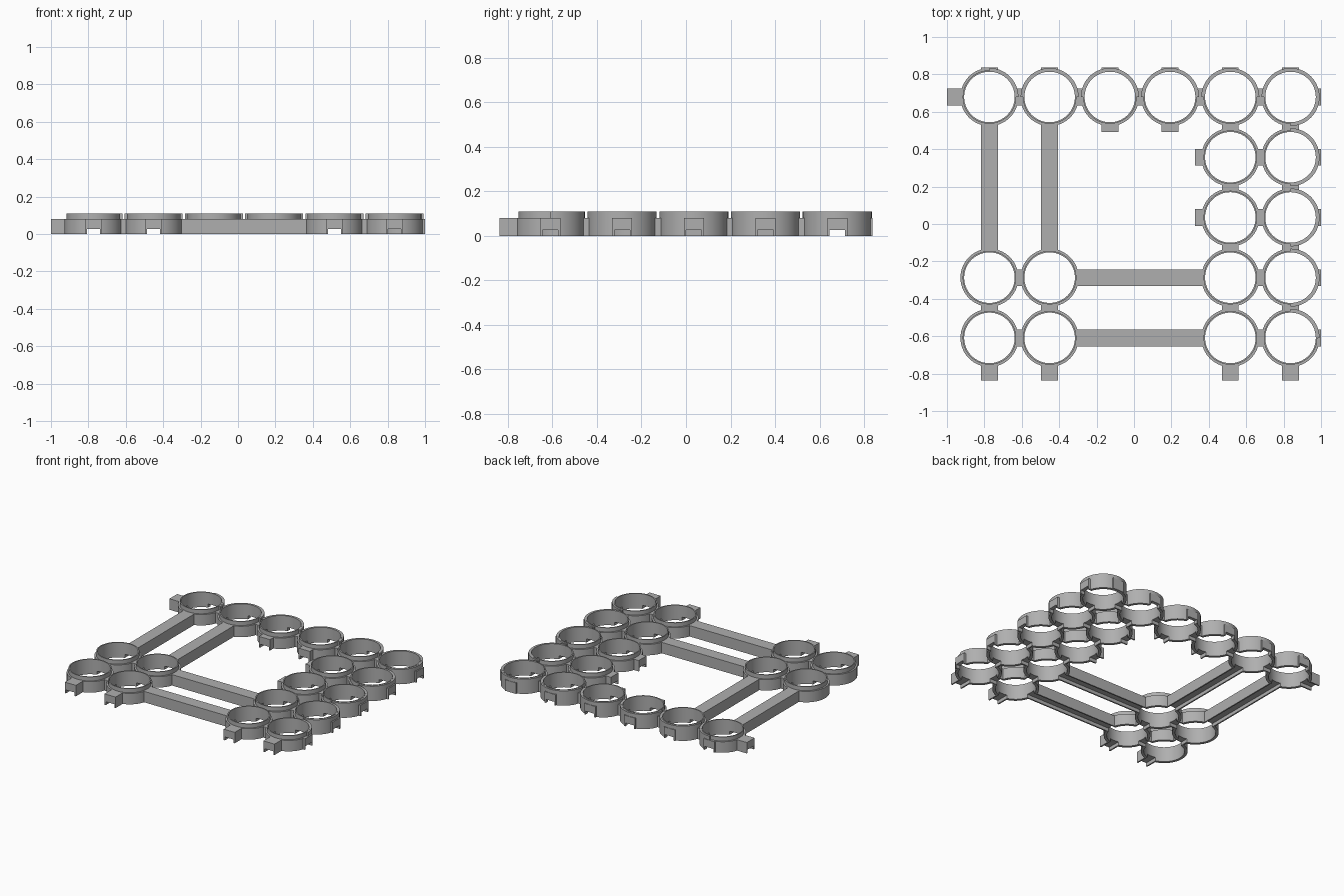
import bpy, bmesh
from math import cos, sin, radians

if "Cube" in bpy.data.objects:
    bpy.data.objects.remove(bpy.data.objects["Cube"], do_unlink=True)

PITCH = 0.322
XS = [-0.773 + PITCH * i for i in range(6)]
YS = [0.679 - PITCH * j for j in range(5)]
BORE, LIP, OUTER = 0.135, 0.143, 0.155
SHOULDER, TOP = 0.08, 0.11
JOIN = 0.147          # where bars sink into a ring wall
BAR, SLOT, SLOT_H = 0.045, 0.035, 0.025

grey = bpy.data.materials.new("plain grey")
grey.use_nodes = True
colour = (0.43, 0.43, 0.43, 1)
grey.diffuse_color = colour
grey.node_tree.nodes["Principled BSDF"].inputs["Base Color"].default_value = colour


def add_object(name, bm):
    bmesh.ops.recalc_face_normals(bm, faces=bm.faces)
    mesh = bpy.data.meshes.new(name)
    bm.to_mesh(mesh)
    bm.free()
    mesh.materials.append(grey)
    obj = bpy.data.objects.new(name, mesh)
    bpy.context.collection.objects.link(obj)
    return obj


def add_box(bm, x0, x1, y0, y1, z0, z1):
    vs = bmesh.ops.create_cube(bm, size=1)["verts"]
    for v in vs:
        v.co = (x1 if v.co.x > 0 else x0, y1 if v.co.y > 0 else y0, z1 if v.co.z > 0 else z0)


def lathe(name, x, y, profile, start=0, end=360):
    """Sweep a closed radius/height profile round a ring centre."""
    bm = bmesh.new()
    full = end - start == 360
    steps = round((end - start) / 5)
    loops = []
    for k in range(steps if full else steps + 1):
        a = radians(start + 5 * k)
        loops.append([bm.verts.new((x + r * cos(a), y + r * sin(a), z)) for r, z in profile])
    n = len(profile)
    for k in range(steps):
        a, b = loops[k], loops[(k + 1) % len(loops)]
        for i in range(n):
            j = (i + 1) % n
            bm.faces.new((a[i], b[i], b[j], a[j]))
    if not full:
        bm.faces.new(loops[0])
        bm.faces.new(loops[-1])
    return add_object(name, bm)


def bar(name, x, y, axis, start, end):
    """Straight bar running along one axis, offsets measured from a ring centre."""
    bm = bmesh.new()
    if axis == "x":
        add_box(bm, x + start, x + end, y - BAR, y + BAR, 0, SHOULDER)
    else:
        add_box(bm, x - BAR, x + BAR, y + start, y + end, 0, SHOULDER)
    return add_object(name, bm)


parts = []
cells = [(i, j) for j in range(5) for i in range(6) if j == 0 or i >= 4 or (j >= 3 and i <= 1)]

# Stepped rings, with a raised wall along the back and right borders
ring = [(BORE, 0), (OUTER, 0), (OUTER, SHOULDER), (LIP, SHOULDER), (LIP, TOP), (BORE, TOP)]
wall = [(LIP - 0.003, SHOULDER - 0.01), (OUTER, SHOULDER - 0.01), (OUTER, TOP - 0.002), (LIP - 0.003, TOP - 0.002)]
for i, j in cells:
    x, y = XS[i], YS[j]
    parts.append(lathe("ring", x, y, ring))
    if j == 0 or i == 5:
        start = -90 if i == 5 and j < 4 else 0
        end = 180 if j == 0 and i > 0 else 90
        parts.append(lathe("border_wall", x, y, wall, start, end))

# Short necks between neighbouring rings, long beams across the gaps
for i, j in cells:
    x, y = XS[i], YS[j]
    if (i + 1, j) in cells:
        parts.append(bar("neck", x, y, "x", JOIN, PITCH - JOIN))
    elif i == 1:
        parts.append(bar("cross_beam", x, y, "x", JOIN, 3 * PITCH - JOIN))
    if (i, j + 1) in cells:
        parts.append(bar("neck", x, y, "y", JOIN - PITCH, -JOIN))
    elif j == 0 and i <= 1:
        parts.append(bar("long_beam", x, y, "y", JOIN - 3 * PITCH, -JOIN))

# Plug stubs on the open sides, flat sockets on the back and right
for i in (0, 1, 4, 5):
    parts.append(bar("front_stub", XS[i], YS[4], "y", -0.228, -JOIN))
for i in (2, 3):
    parts.append(bar("inner_stub", XS[i], YS[0], "y", -0.188, -JOIN))
for j in (1, 2):
    parts.append(bar("inner_stub", XS[4], YS[j], "x", -0.188, -JOIN))
parts.append(bar("side_stub", XS[0], YS[0], "x", -0.227, -JOIN))
for x in XS:
    parts.append(bar("back_socket", x, YS[0], "y", JOIN, 0.158))
for y in YS:
    parts.append(bar("right_socket", XS[5], y, "x", JOIN, 0.163))

# Channels cut under the bars and through the ring walls
col_bm, row_bm = bmesh.new(), bmesh.new()
for i, x in enumerate(XS):
    y0 = 0.4 if i in (2, 3) else -1.1
    y1 = YS[0] if i == 5 else 1.1
    add_box(col_bm, x - SLOT, x + SLOT, y0, y1, -0.1, SLOT_H)
for j, y in enumerate(YS):
    x0 = -1.1 if j == 0 else 0.2 if j < 3 else XS[0]
    add_box(row_bm, x0, 1.1, y - SLOT, y + SLOT, -0.1, SLOT_H)
cutters = [add_object("column_cutter", col_bm), add_object("row_cutter", row_bm)]

for part in parts:
    for cutter in cutters:
        cut = part.modifiers.new("channel", "BOOLEAN")
        cut.operation, cut.solver, cut.object = "DIFFERENCE", "EXACT", cutter
graph = bpy.context.evaluated_depsgraph_get()
baked = [bpy.data.meshes.new_from_object(p.evaluated_get(graph)) for p in parts]
for part, mesh in zip(parts, baked):
    part.modifiers.clear()
    part.data = mesh
for cutter in cutters:
    bpy.data.objects.remove(cutter, do_unlink=True)

# Smooth curved walls, sharp edges kept
bpy.ops.object.select_all(action="DESELECT")
for part in parts:
    part.select_set(True)
bpy.context.view_layer.objects.active = parts[0]
bpy.ops.object.shade_smooth_by_angle(angle=radians(30))
